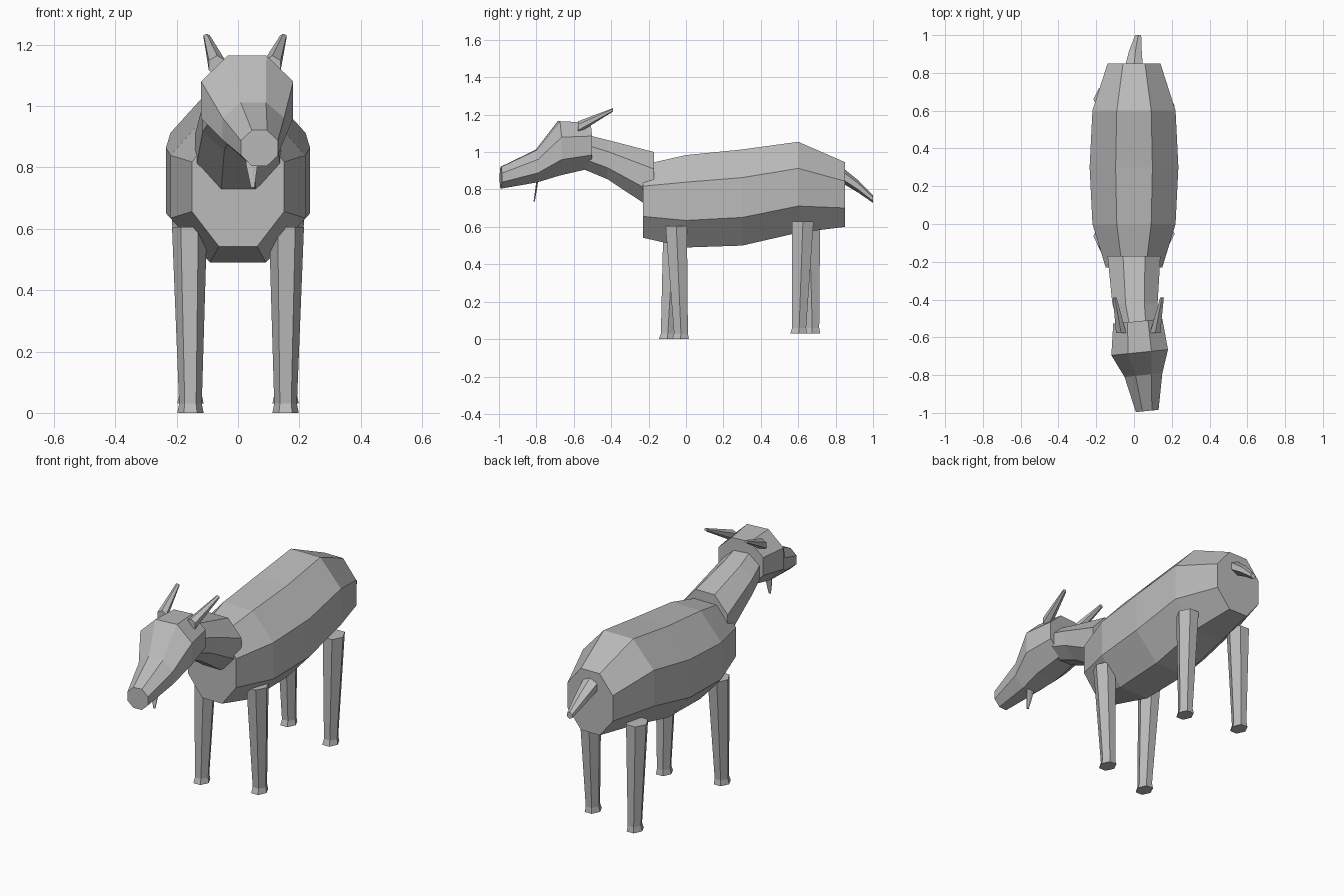
import bpy
import bmesh
from math import cos, sin, pi
from mathutils import Vector

cube = bpy.data.objects.get("Cube")
if cube:
    bpy.data.objects.remove(cube, do_unlink=True)

grey = bpy.data.materials.new("plain_grey")
grey.use_nodes = True
colour = (0.5, 0.5, 0.5, 1)
grey.diffuse_color = colour
grey.node_tree.nodes["Principled BSDF"].inputs["Base Color"].default_value = colour

FORWARD = (Vector((1, 0, 0)), Vector((0, 0, 1)))
UPWARD = (Vector((1, 0, 0)), Vector((0, 1, 0)))


def loft(name, rings, sides=8, plane=FORWARD, flat=True):
    """Capped flat-shaded tube; each ring is (x, y, z, half width, half depth)."""
    u, v = plane
    turn = pi / sides if flat else 0
    grow = 1 / cos(pi / sides) if flat else 1
    bm = bmesh.new()
    loops = []
    for x, y, z, a, b in rings:
        loop = []
        for i in range(sides):
            t = 2 * pi * i / sides + turn
            loop.append(bm.verts.new(Vector((x, y, z)) + grow * (u * a * cos(t) + v * b * sin(t))))
        loops.append(loop)
    for low, high in zip(loops, loops[1:]):
        for i in range(sides):
            j = (i + 1) % sides
            bm.faces.new((low[i], low[j], high[j], high[i]))
    bm.faces.new(loops[0])
    bm.faces.new(loops[-1])
    bmesh.ops.recalc_face_normals(bm, faces=bm.faces)
    mesh = bpy.data.meshes.new(name)
    bm.to_mesh(mesh)
    bm.free()
    mesh.materials.append(grey)
    obj = bpy.data.objects.new(name, mesh)
    bpy.context.collection.objects.link(obj)
    return obj


# Barrel-shaped body
loft("body", [
    (0, -0.23, 0.737, 0.15, 0.195),
    (0, 0.0, 0.737, 0.22, 0.247),
    (0, 0.3, 0.757, 0.235, 0.257),
    (0, 0.6, 0.812, 0.22, 0.243),
    (0, 0.85, 0.773, 0.14, 0.173),
])

# Neck leaning forward
loft("neck", [
    (0, -0.17, 0.845, 0.14, 0.155),
    (0.005, -0.42, 0.96, 0.12, 0.105),
    (0.02, -0.54, 1.0, 0.105, 0.095),
])

# Head and muzzle, turned slightly to the left
turned = (Vector((1, 0.1, 0)), Vector((0, 0, 1)))
loft("head", [
    (0.02, -0.515, 1.035, 0.13, 0.122),
    (0.03, -0.68, 1.02, 0.15, 0.145),
    (0.05, -0.8, 0.925, 0.1, 0.087),
    (0.07, -0.99, 0.863, 0.06, 0.058),
], plane=turned)

# Swept-back horns
for side, base, tip in (("right", -0.068, -0.102), ("left", 0.112, 0.148)):
    loft(side + "_horn", [
        (base, -0.578, 1.132, 0.027, 0.028),
        (tip, -0.39, 1.226, 0.01, 0.008),
    ], sides=6)

# Thin beard and drooping tail
loft("beard", [
    (0.047, -0.795, 0.85, 0.025, 0.004),
    (0.045, -0.8, 0.81, 0.019, 0.004),
    (0.048, -0.812, 0.735, 0.006, 0.003),
], sides=6, plane=UPWARD)
loft("tail", [
    (0, 0.84, 0.873, 0.046, 0.036),
    (0.008, 0.92, 0.817, 0.033, 0.029),
    (0.022, 1.0, 0.748, 0.016, 0.017),
], sides=6)


# Tapering legs with flared hooves, each in its own stride
def leg(name, x, top, foot_y, foot_z):
    s = 1 if x > 0 else -1
    loft(name, [
        (x + s * 0.003, top[0], top[1], 0.057, 0.066),
        (x, foot_y + 0.003, foot_z + 0.03, 0.037, 0.043),
        (x, foot_y, foot_z, 0.043, 0.052),
    ], sides=6, plane=UPWARD, flat=False)


leg("front_left_leg", 0.155, (-0.052, 0.605), -0.03, 0)
leg("front_right_leg", -0.155, (-0.064, 0.605), -0.1, 0)
leg("back_left_leg", 0.155, (0.625, 0.63), 0.602, 0.03)
leg("back_right_leg", -0.155, (0.66, 0.63), 0.672, 0.03)
